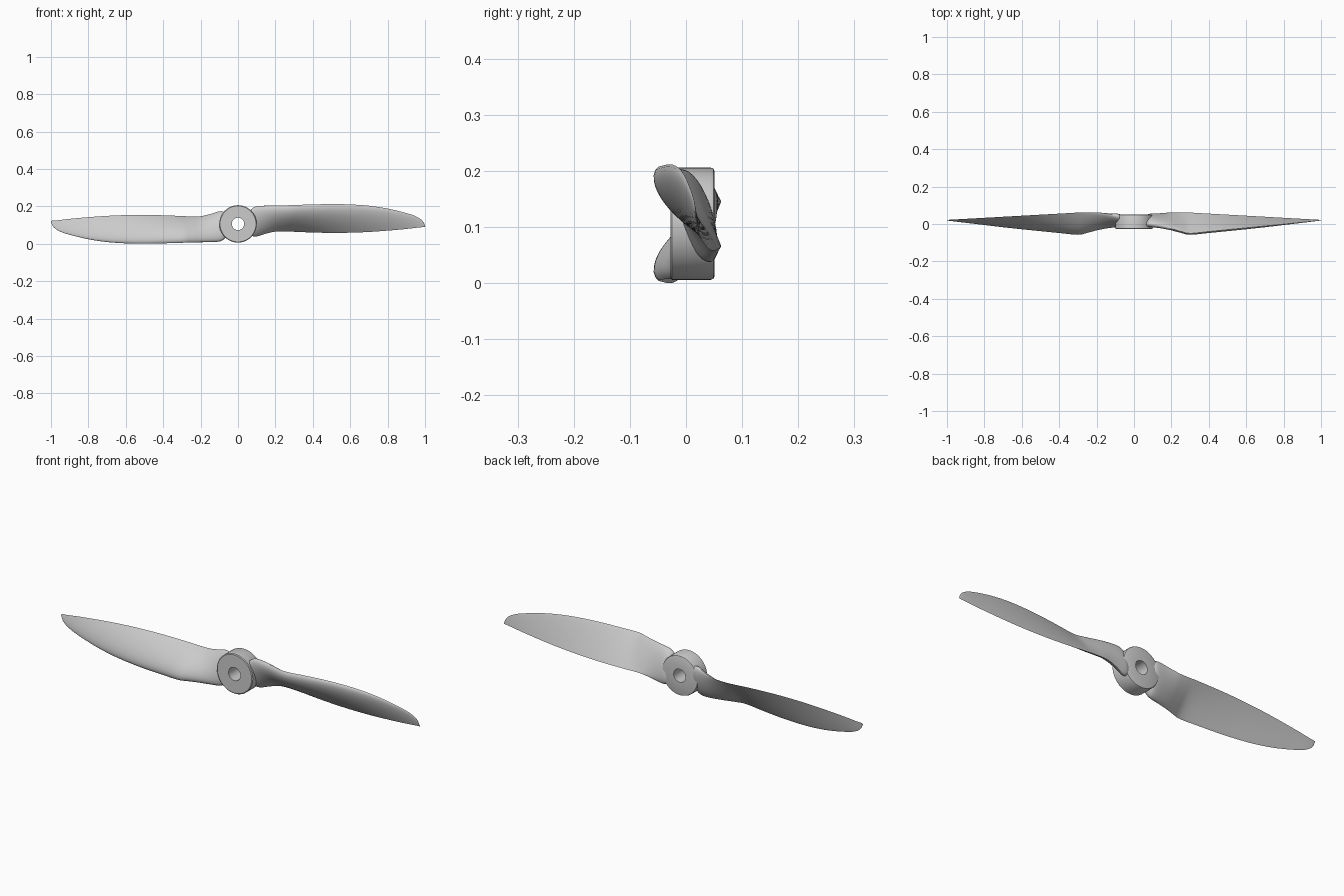
import bpy, bmesh, math
from mathutils import Vector, Matrix

if "Cube" in bpy.data.objects:
    bpy.data.objects.remove(bpy.data.objects["Cube"])

CZ = 0.106  # height of the shaft axis


def finish(name, bm, angle):
    bmesh.ops.recalc_face_normals(bm, faces=bm.faces)
    me = bpy.data.meshes.new(name)
    bm.to_mesh(me)
    bm.free()
    ob = bpy.data.objects.new(name, me)
    bpy.context.collection.objects.link(ob)
    bpy.ops.object.select_all(action='DESELECT')
    ob.select_set(True)
    bpy.context.view_layer.objects.active = ob
    bpy.ops.object.shade_smooth_by_angle(angle=math.radians(angle))
    return ob


# Hub: rounded ring profile (radius, y) spun about the shaft axis
profile = [(0.033, -0.028), (0.096, -0.028), (0.1, -0.025), (0.1, 0.044),
           (0.098, 0.049), (0.093, 0.051), (0.033, 0.051)]
N = 64
bm = bmesh.new()
rings = []
for i in range(N):
    a = 2 * math.pi * i / N
    rings.append([bm.verts.new((r * math.cos(a), y, CZ + r * math.sin(a))) for r, y in profile])
for i in range(N):
    p, q = rings[i], rings[(i + 1) % N]
    for j in range(len(profile)):
        k = (j + 1) % len(profile)
        bm.faces.new((p[j], p[k], q[k], q[j]))
finish("hub", bm, 35)

# Blade stations: x, leading y, z, trailing y, z, front bulge, back bulge, roundness
stations = [
    (0.050, 0.000, 0.165, 0.030, 0.060, 0.015, 0.015, 1.0),
    (0.075, -0.004, 0.188, 0.040, 0.042, 0.026, 0.027, 1.0),
    (0.100, -0.006, 0.200, 0.046, 0.039, 0.028, 0.028, 0.9),
    (0.150, -0.014, 0.203, 0.056, 0.054, 0.029, 0.020, 0.6),
    (0.200, -0.025, 0.204, 0.062, 0.065, 0.030, 0.012, 0.3),
    (0.250, -0.039, 0.205, 0.062, 0.066, 0.031, 0.006, 0.1),
]
# Outer blade tapers straight to the tip: x, leading z, trailing z
for x, lz, tz in [(0.3, 0.207, 0.064), (0.4, 0.210, 0.060), (0.5, 0.212, 0.058),
                  (0.6, 0.210, 0.059), (0.7, 0.203, 0.063), (0.8, 0.188, 0.070),
                  (0.9, 0.164, 0.079), (0.95, 0.147, 0.085), (0.98, 0.129, 0.088),
                  (0.993, 0.113, 0.089), (1.0, 0.096, 0.090)]:
    t = (x - 0.3) / 0.7
    chord = (lz - tz) / 0.145
    stations.append((x, -0.05 + 0.069 * t, lz, 0.061 - 0.039 * t, tz,
                     (0.031 - 0.024 * t) * min(1, chord), 0.002 * chord, 0.0))


def smooth_rows(rows, steps):
    out = []
    for i in range(len(rows) - 1):
        a, b = rows[max(i - 1, 0)], rows[i]
        c, d = rows[i + 1], rows[min(i + 2, len(rows) - 1)]
        for s in range(steps):
            t = s / steps
            out.append([0.5 * (2 * q + (r - p) * t + (2 * p - 5 * q + 4 * r - u) * t * t
                               + (3 * q - p - 3 * r + u) * t ** 3)
                        for p, q, r, u in zip(a, b, c, d)])
    return out + [list(rows[-1])]


def section(row):
    x, ly, lz, ty, tz, tf, tb, w = row
    le, te = Vector((x, ly, lz)), Vector((x, ty, tz))
    d = (te - le).normalized()
    n = Vector((0, d.z, -d.y))  # towards the front

    def f(u):
        foil = math.sqrt(u) * (1 - u) / 0.385
        oval = 2 * math.sqrt(max(u * (1 - u), 0))
        return foil + (oval - foil) * w
    M = 16
    us = [(1 - math.cos(math.pi * i / M)) / 2 for i in range(M + 1)]
    front = [le.lerp(te, u) + n * tf * f(u) for u in us]
    back = [le.lerp(te, u) - n * tb * f(u) for u in us[1:-1]]
    return front + back[::-1]


def blade(name, angle):
    bm = bmesh.new()
    loops = [[bm.verts.new(p) for p in section(r)] for r in smooth_rows(stations, 4)]
    for p, q in zip(loops, loops[1:]):
        for j in range(len(p)):
            k = (j + 1) % len(p)
            bm.faces.new((p[j], p[k], q[k], q[j]))
    bm.faces.new(loops[0])
    bm.faces.new(loops[-1])
    bmesh.ops.rotate(bm, verts=bm.verts, cent=(0, 0, CZ),
                     matrix=Matrix.Rotation(angle, 3, 'Y'))
    finish(name, bm, 40)


# Two blades, half a turn apart
blade("right_blade", 0)
blade("left_blade", math.pi)
